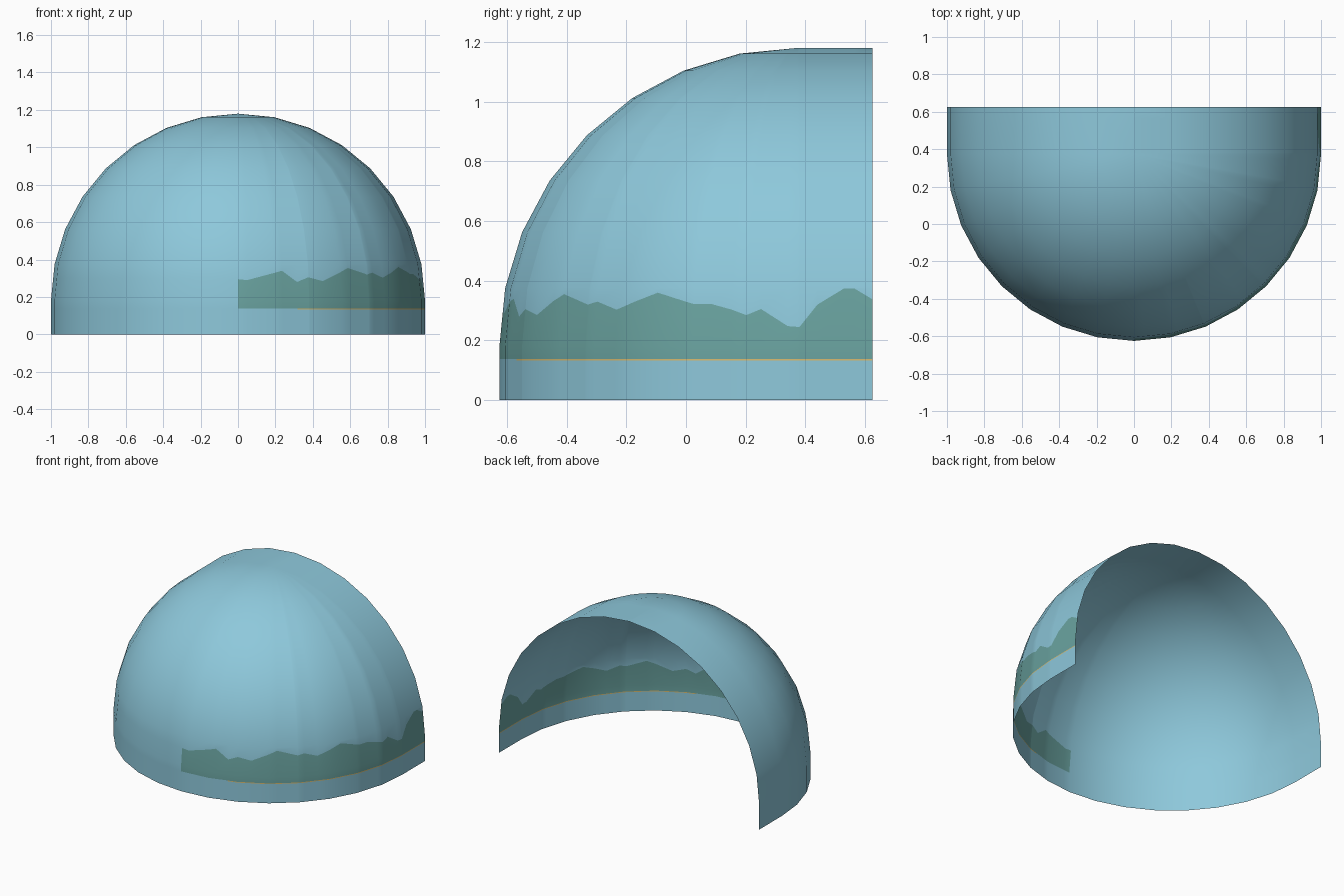
import bpy, bmesh, math

if "Cube" in bpy.data.objects:
    bpy.data.objects.remove(bpy.data.objects["Cube"])

STEP = math.pi / 16          # facet angle of the dome
CY, BASE, EXT = 0.375, 0.18, 0.25   # dome centre y, skirt height, rear extension
QUARTER = math.pi / 2

# Hill skyline: distance along the wall from front centre, height
SKYLINE = [(0, .295), (.05, .29), (.242, .34), (.326, .28), (.39, .305), (.478, .285),
           (.6435, .355), (.775, .32), (.818, .33), (.905, .303), (1.07, .36),
           (1.208, .322), (1.271, .322), (1.344, .303), (1.395, .285), (1.445, .305),
           (1.536, .248), (1.576, .245), (1.636, .32), (1.725, .374), (1.76, .374),
           (1.825, .335)]


def lerp_table(table, t):
    for (a, va), (b, vb) in zip(table, table[1:]):
        if t <= b:
            return va + (vb - va) * max(0, t - a) / (b - a)
    return table[-1][1]


# Radius of the dome at each height (skirt plus rings)
RINGS = [(0, 1), (BASE, 1)] + [(BASE + math.sin(i * STEP), math.cos(i * STEP)) for i in range(1, 9)]
RINGS[-1] = (BASE + 1, 0)


def wall_point(s, z):
    """Point on the faceted dome at wall distance s (negative = left) and height z."""
    r = lerp_table(RINGS, z)
    side, a = (1 if s >= 0 else -1), abs(s)
    if a >= QUARTER:
        return (side * r, CY + a - QUARTER, z)
    k = int(a / STEP)
    f = a / STEP - k
    x = math.sin(k * STEP) * (1 - f) + math.sin((k + 1) * STEP) * f
    y = math.cos(k * STEP) * (1 - f) + math.cos((k + 1) * STEP) * f
    return (side * r * x, CY - r * y, z)


def material(name, rgb):
    m = bpy.data.materials.new(name)
    m.diffuse_color = (*rgb, 1)
    m.use_nodes = True
    m.node_tree.nodes["Principled BSDF"].inputs["Base Color"].default_value = m.diffuse_color
    return m


# Columns: facet edges on both sides plus skyline points on the right
edges = [i * STEP for i in range(9)] + [QUARTER + EXT]
cols = [-s for s in edges] + edges + [s for s, _ in SKYLINE if s < QUARTER + EXT - .01]
cols = sorted(set(round(s, 6) for s in cols))

bm = bmesh.new()
grid = []
for s in cols:
    h = lerp_table(SKYLINE, s) if s >= 0 else .3
    heights = [0, .133, .138, BASE, h] + [z for z, _ in RINGS[2:]]
    grid.append([bm.verts.new(wall_point(s, z)) for z in heights])

# Faces: sky everywhere, hills and a thin ground line on the right half
for i in range(len(cols) - 1):
    mid = (cols[i] + cols[i + 1]) / 2
    for j in range(len(grid[0]) - 1):
        f = bm.faces.new((grid[i][j], grid[i + 1][j], grid[i + 1][j + 1], grid[i][j + 1]))
        f.smooth = True
        if mid > 0 and j in (2, 3):
            f.material_index = 1
        elif mid > .33 and j == 1:
            f.material_index = 2
bmesh.ops.remove_doubles(bm, verts=bm.verts, dist=.0003)

mesh = bpy.data.meshes.new("sky_dome")
bm.to_mesh(mesh)
bm.free()
for m in (material("sky blue", (.27, .58, .71)),
          material("hill green", (.145, .37, .355)),
          material("sand line", (.70, .50, .16))):
    mesh.materials.append(m)
dome = bpy.data.objects.new("sky_dome", mesh)
bpy.context.collection.objects.link(dome)
